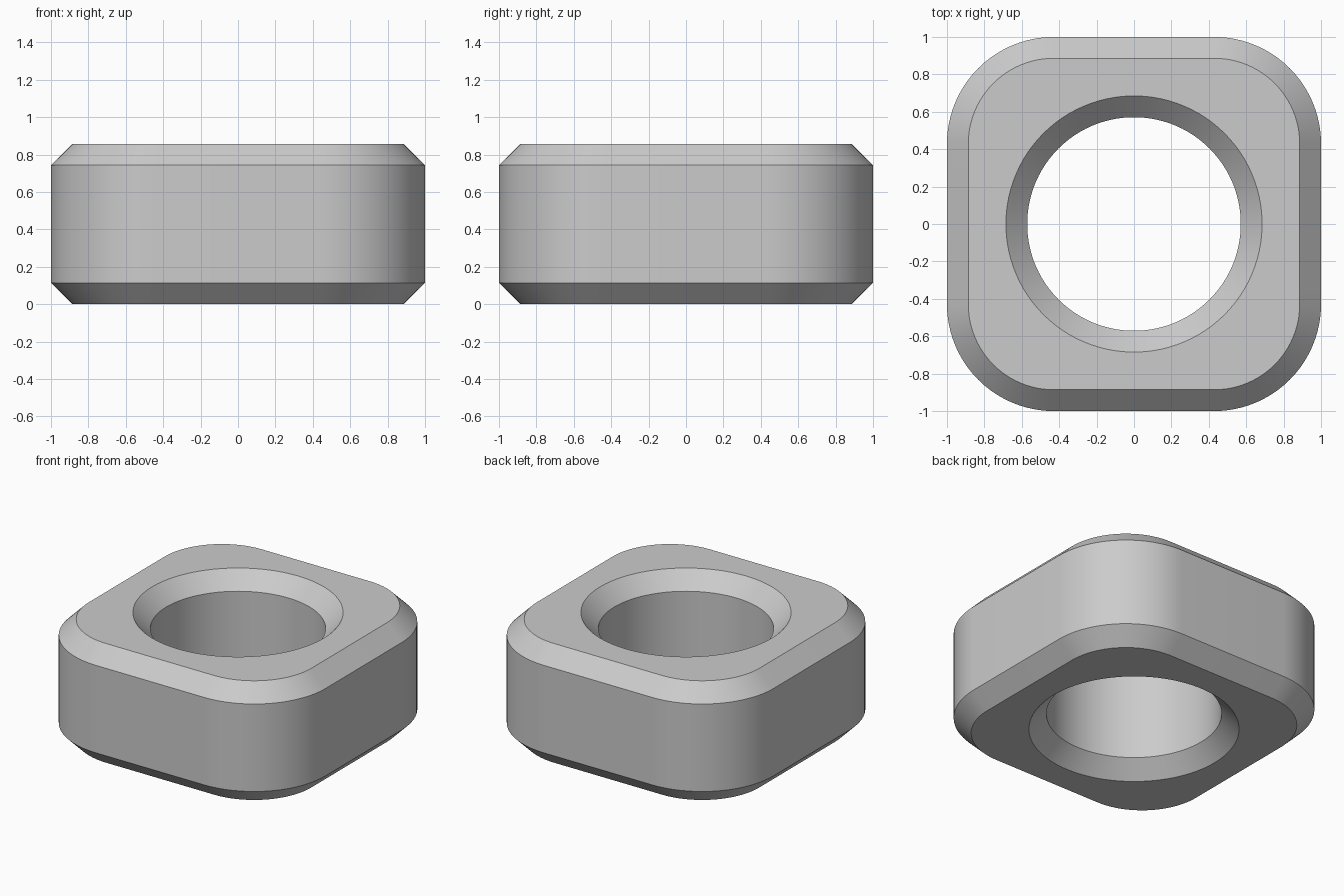
import bpy
import bmesh
from math import cos, sin, pi

cube = bpy.data.objects.get("Cube")
if cube:
    bpy.data.objects.remove(cube, do_unlink=True)

HEIGHT, CHAMFER = 0.857, 0.114
HALF, CORNER, HOLE = 1.0, 0.571, 0.571
STEPS = 24  # segments per rounded corner


def rounded_square(half, radius):
    """Outline with four arc corners."""
    c = half - radius
    points = []
    for quarter in range(4):
        mid = (quarter + 0.5) * pi / 2
        sx, sy = (1 if cos(mid) > 0 else -1), (1 if sin(mid) > 0 else -1)
        for k in range(STEPS + 1):
            a = (quarter + k / STEPS) * pi / 2
            points.append((sx * c + radius * cos(a), sy * c + radius * sin(a)))
    return points


def circle(radius):
    """Outline with the same point count as the rounded square."""
    n = 4 * (STEPS + 1)
    return [(radius * cos((i + 0.5) * 2 * pi / n),
             radius * sin((i + 0.5) * 2 * pi / n)) for i in range(n)]


# Rings in order: up the outer wall, across the top, down through the bore
outer = rounded_square(HALF, CORNER)
outer_inset = rounded_square(HALF - CHAMFER, CORNER - CHAMFER)
bore = circle(HOLE)
bore_mouth = circle(HOLE + CHAMFER)
low, high = CHAMFER, HEIGHT - CHAMFER
section = [(outer_inset, 0), (outer, low), (outer, high), (outer_inset, HEIGHT),
           (bore_mouth, HEIGHT), (bore, high), (bore, low), (bore_mouth, 0)]

bm = bmesh.new()
rings = [[bm.verts.new((x, y, z)) for x, y in outline] for outline, z in section]
for r, ring in enumerate(rings):
    above = rings[(r + 1) % len(rings)]
    for i in range(len(ring)):
        j = (i + 1) % len(ring)
        bm.faces.new((ring[i], ring[j], above[j], above[i]))
bmesh.ops.recalc_face_normals(bm, faces=bm.faces)

mesh = bpy.data.meshes.new("square_nut")
bm.to_mesh(mesh)
bm.free()
nut = bpy.data.objects.new("square_nut", mesh)
bpy.context.collection.objects.link(nut)

# Single plain grey
grey = bpy.data.materials.new("light_grey")
grey.use_nodes = True
colour = (0.6, 0.6, 0.6, 1)
grey.diffuse_color = colour
for node in grey.node_tree.nodes:
    if node.type == 'BSDF_PRINCIPLED':
        node.inputs["Base Color"].default_value = colour
mesh.materials.append(grey)

# Smooth arcs, crisp chamfer edges
bpy.ops.object.select_all(action='DESELECT')
nut.select_set(True)
bpy.context.view_layer.objects.active = nut
bpy.ops.object.shade_smooth_by_angle(angle=pi / 6)
